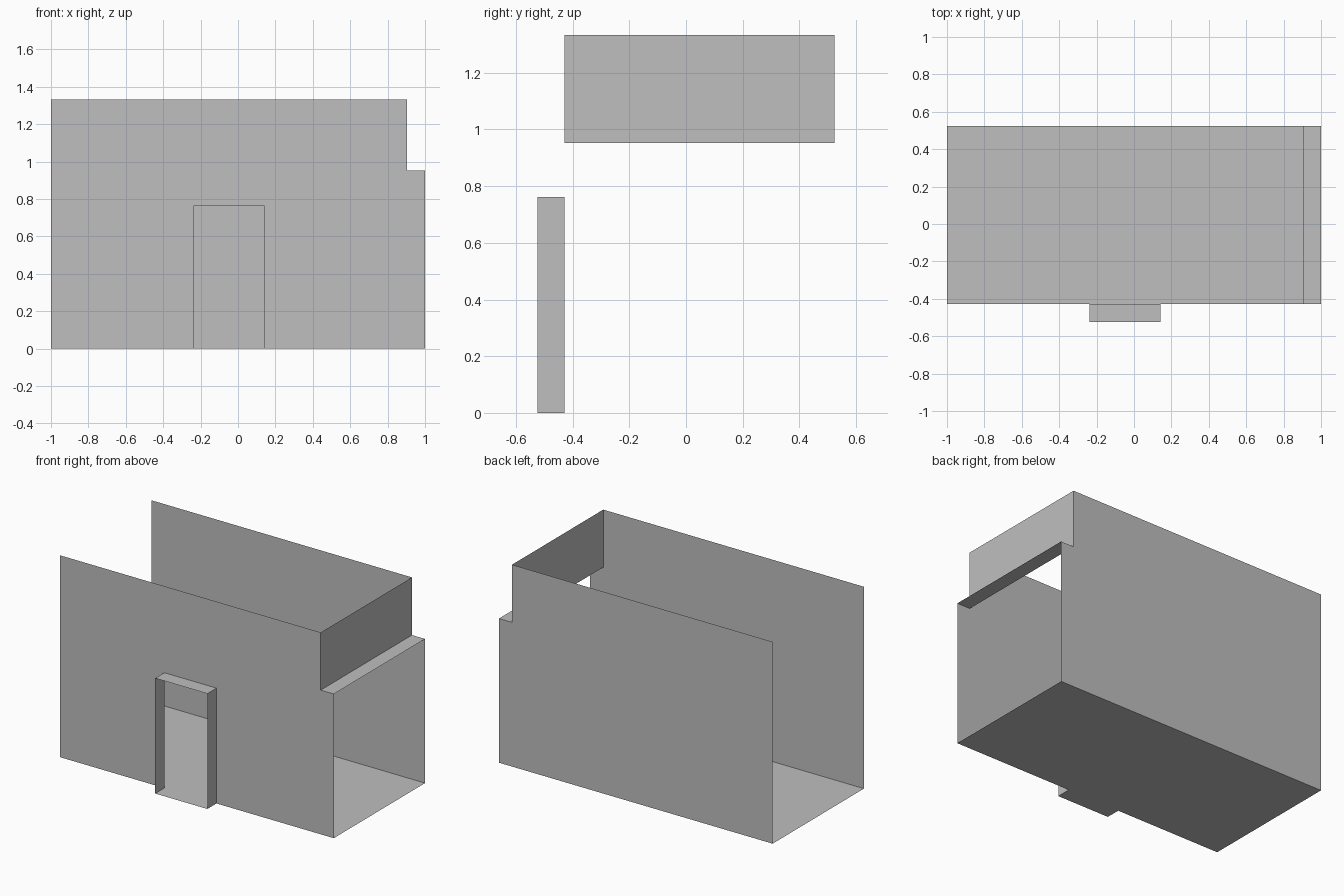
import bpy

cube = bpy.data.objects.get("Cube")
if cube:
    bpy.data.objects.remove(cube, do_unlink=True)

U = 2 / 21  # one building module

# Module dimensions
LEFT_END, RIGHT_END, UPPER_END = -10.5, 10.5, 9.5
FRONT, BACK, PORCH = -4.5, 4.5 + 1, -5.5
LEDGE, TOP = 10, 14
DOOR_A, DOOR_B, DOOR_TOP = -2.5, 1.5, 8

grey = bpy.data.materials.new("plain grey")
grey.use_nodes = True
colour = (0.521, 0.521, 0.521, 1)
grey.diffuse_color = colour
grey.node_tree.nodes["Principled BSDF"].inputs["Base Color"].default_value = colour


def sheet(name, points):
    """One flat face through the given points."""
    mesh = bpy.data.meshes.new(name)
    mesh.from_pydata([[c * U for c in p] for p in points], [],
                     [list(range(len(points)))])
    mesh.materials.append(grey)
    obj = bpy.data.objects.new(name, mesh)
    bpy.context.collection.objects.link(obj)
    return obj


def level(name, x0, x1, y0, y1, z):
    """Horizontal rectangle facing up."""
    return sheet(name, [(x0, y0, z), (x1, y0, z), (x1, y1, z), (x0, y1, z)])


def across(name, x, y0, y1, z0, z1):
    """Upright rectangle facing +x."""
    return sheet(name, [(x, y0, z0), (x, y1, z0), (x, y1, z1), (x, y0, z1)])


# Long walls share a stepped outline; the front one has a doorway
outline = [(RIGHT_END, 0), (RIGHT_END, LEDGE), (UPPER_END, LEDGE),
           (UPPER_END, TOP), (LEFT_END, TOP), (LEFT_END, 0)]
doorway = [(DOOR_A, 0), (DOOR_A, DOOR_TOP), (DOOR_B, DOOR_TOP), (DOOR_B, 0)]
sheet("front_wall", [(x, FRONT, z) for x, z in outline + doorway])
sheet("back_wall", [(x, BACK, z) for x, z in reversed(outline)])

# Floor, ledge and upper end wall
level("floor", LEFT_END, RIGHT_END, FRONT, BACK, 0)
level("ledge", UPPER_END, RIGHT_END, FRONT, BACK, LEDGE)
across("upper_end_wall", UPPER_END, FRONT, BACK, LEDGE, TOP)

# Projecting door surround
level("door_sill", DOOR_A, DOOR_B, PORCH, FRONT, 0)
level("door_head", DOOR_A, DOOR_B, PORCH, FRONT, DOOR_TOP)
for side, x in (("right", DOOR_A), ("left", DOOR_B)):
    across(side + "_door_jamb", x, PORCH, FRONT, 0, DOOR_TOP)
